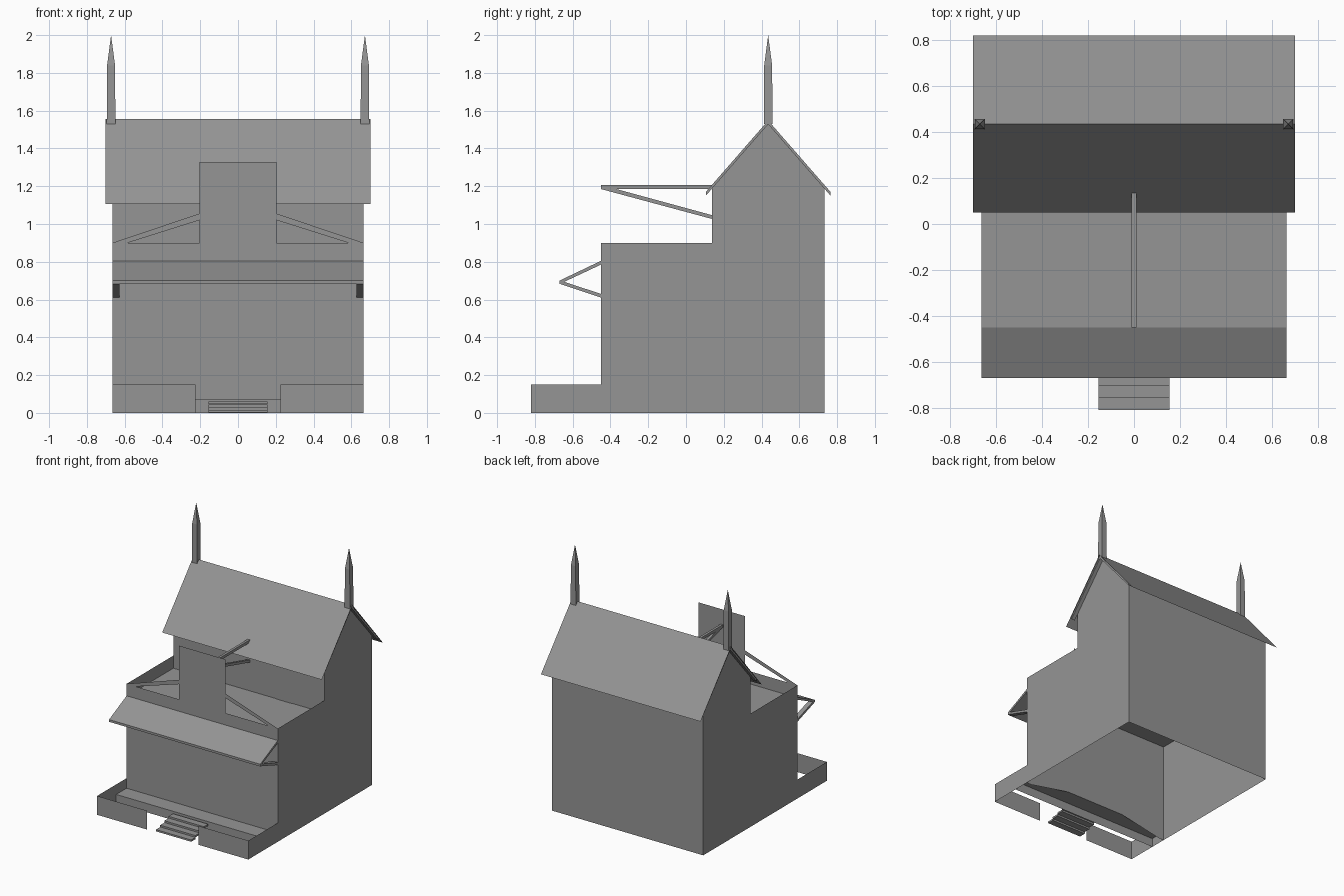
import bpy
import bmesh
from mathutils import Vector

cube = bpy.data.objects.get("Cube")
if cube:
    bpy.data.objects.remove(cube)

grey = bpy.data.materials.new("plain grey")
grey.use_nodes = True
COLOUR = (0.3, 0.3, 0.3, 1)
grey.diffuse_color = COLOUR
grey.node_tree.nodes["Principled BSDF"].inputs["Base Color"].default_value = COLOUR


def finish(name, bm):
    mesh = bpy.data.meshes.new(name)
    bm.to_mesh(mesh)
    bm.free()
    mesh.materials.append(grey)
    obj = bpy.data.objects.new(name, mesh)
    bpy.context.collection.objects.link(obj)
    return obj


def sheet(name, points, facing):
    """Single flat panel turned towards the facing direction."""
    bm = bmesh.new()
    face = bm.faces.new([bm.verts.new(p) for p in points])
    face.normal_update()
    if face.normal.dot(Vector(facing)) < 0:
        face.normal_flip()
    return finish(name, bm)


def prism(name, profile, x0, x1):
    """Solid with a (y, z) profile running from x0 to x1."""
    bm = bmesh.new()
    base = bm.faces.new([bm.verts.new((x0, y, z)) for y, z in profile])
    grown = bmesh.ops.extrude_face_region(bm, geom=[base])["geom"]
    moved = [v for v in grown if isinstance(v, bmesh.types.BMVert)]
    bmesh.ops.translate(bm, verts=moved, vec=(x1 - x0, 0, 0))
    bmesh.ops.recalc_face_normals(bm, faces=bm.faces)
    return finish(name, bm)


def box(name, x0, x1, y0, y1, z0, z1):
    return prism(name, [(y0, z0), (y1, z0), (y1, z1), (y0, z1)], x0, x1)


def wall_y(name, y, outline, side):
    return sheet(name, [(x, y, z) for x, z in outline], (0, side, 0))


def rect_y(name, y, x0, x1, z0, z1, side):
    return wall_y(name, y, [(x0, z0), (x1, z0), (x1, z1), (x0, z1)], side)


def floor_z(name, x, y0, y1, z):
    return sheet(name, [(-x, y0, z), (x, y0, z), (x, y1, z), (-x, y1, z)], (0, 0, 1))


W = 0.665                                # half width of the house
FRONT, MID, BACK, YARD = -0.45, 0.137, 0.733, -0.82
RIDGE, EAVE, PARAPET, DECK, PORCH = 0.435, 1.2, 0.9, 0.8, 0.07
SIDES = ((1, "left"), (-1, "right"))

# Main shell, with an open underside
side_outline = [(YARD, 0), (BACK, 0), (BACK, EAVE), (RIDGE, 1.545), (MID, EAVE),
                (MID, PARAPET), (FRONT, PARAPET), (FRONT, 0.15), (YARD, 0.15)]
for s, side in SIDES:
    sheet(side + "_wall", [(s * W, y, z) for y, z in side_outline], (s, 0, 0))
rect_y("back_wall", BACK, -W, W, 0, EAVE, 1)
rect_y("upper_front_wall", MID, -W, W, DECK, EAVE, -1)
wall_y("front_wall", FRONT, [(-W, 0), (-0.62, 0), (-0.26, PORCH), (0.26, PORCH),
                             (0.62, 0), (W, 0), (W, PARAPET), (-W, PARAPET)], -1)
floor_z("balcony_deck", W, FRONT, MID, DECK)

# Thin plates against the upper wall
rect_y("tall_wall_plate", MID - 0.004, -0.38, -0.24, DECK, 0.915, -1)
rect_y("low_wall_plate", MID - 0.004, 0.24, 0.38, DECK, 0.825, -1)

# Raised front panel with its sloping side strips and rear struts
rect_y("raised_panel", FRONT, -0.205, 0.205, PARAPET, 1.327, -1)
for s, side in SIDES:
    wall_y(side + "_panel_strip", FRONT, [(s * x, z) for x, z in
           ((W, PARAPET), (0.205, 1.055), (0.205, 1.02), (0.585, PARAPET))], -1)
prism("level_strut", [(FRONT, 1.185), (MID, 1.185), (MID, 1.207), (FRONT, 1.207)],
      -0.01, 0.01)
prism("sloping_strut", [(FRONT, 1.185), (MID, 1.027), (MID, 1.047), (FRONT, 1.207)],
      -0.01, 0.01)

# Awning and brackets
prism("awning", [(FRONT, 0.785), (FRONT, 0.805), (-0.67, 0.7), (-0.67, 0.682)], -W, W)
for s, side in SIDES:
    prism(side + "_awning_bracket", [(FRONT, 0.61), (FRONT, 0.63),
          (-0.665, 0.7), (-0.665, 0.682)], s * 0.628, s * W)

# Roof sheets and gable boards
for y, board_y, s, side in ((0.05, 0.105, -1, "front"), (0.82, 0.765, 1, "back")):
    sheet(side + "_roof", [(-0.702, RIDGE, 1.555), (0.702, RIDGE, 1.555),
                           (0.702, y, 1.107), (-0.702, y, 1.107)], (0, s, 1))
    for x, end in SIDES:
        prism(side + "_" + end + "_gable_board", [(RIDGE, 1.548), (board_y, 1.17),
              (board_y, 1.15), (RIDGE, 1.528)], x * W, x * 0.695)

# Ridge spires: tapered square shafts with pointed tips
for s, side in SIDES:
    bm = bmesh.new()
    for r0, r1, z0, z1 in ((0.023, 0.021, 1.53, 1.84), (0.021, 0, 1.84, 2.0)):
        bottom, top = ([bm.verts.new((s * 0.672 + a * r, RIDGE + b * r, z))
                        for a, b in ((-1, -1), (1, -1), (1, 1), (-1, 1))]
                       for r, z in ((r0, z0), (r1, z1)))
        for i in range(4):
            j = (i + 1) % 4
            bm.faces.new((bottom[i], bottom[j], top[j], top[i]))
    bmesh.ops.remove_doubles(bm, verts=bm.verts, dist=0.0001)
    finish(side + "_spire", bm)

# Porch floor, yard walls and steps
floor_z("porch_floor", W, -0.58, FRONT, PORCH)
rect_y("porch_edge", -0.58, -W, W, 0, PORCH, -1)
for s, side in SIDES:
    rect_y(side + "_yard_wall", YARD, s * 0.225, s * W, 0, 0.15, -1)
for i in range(4):
    y, z = -0.81 + i * 0.053, 0.015 * (i + 1)
    box("porch_step", -0.155, 0.155, y, y + 0.055, z - 0.014, z)
